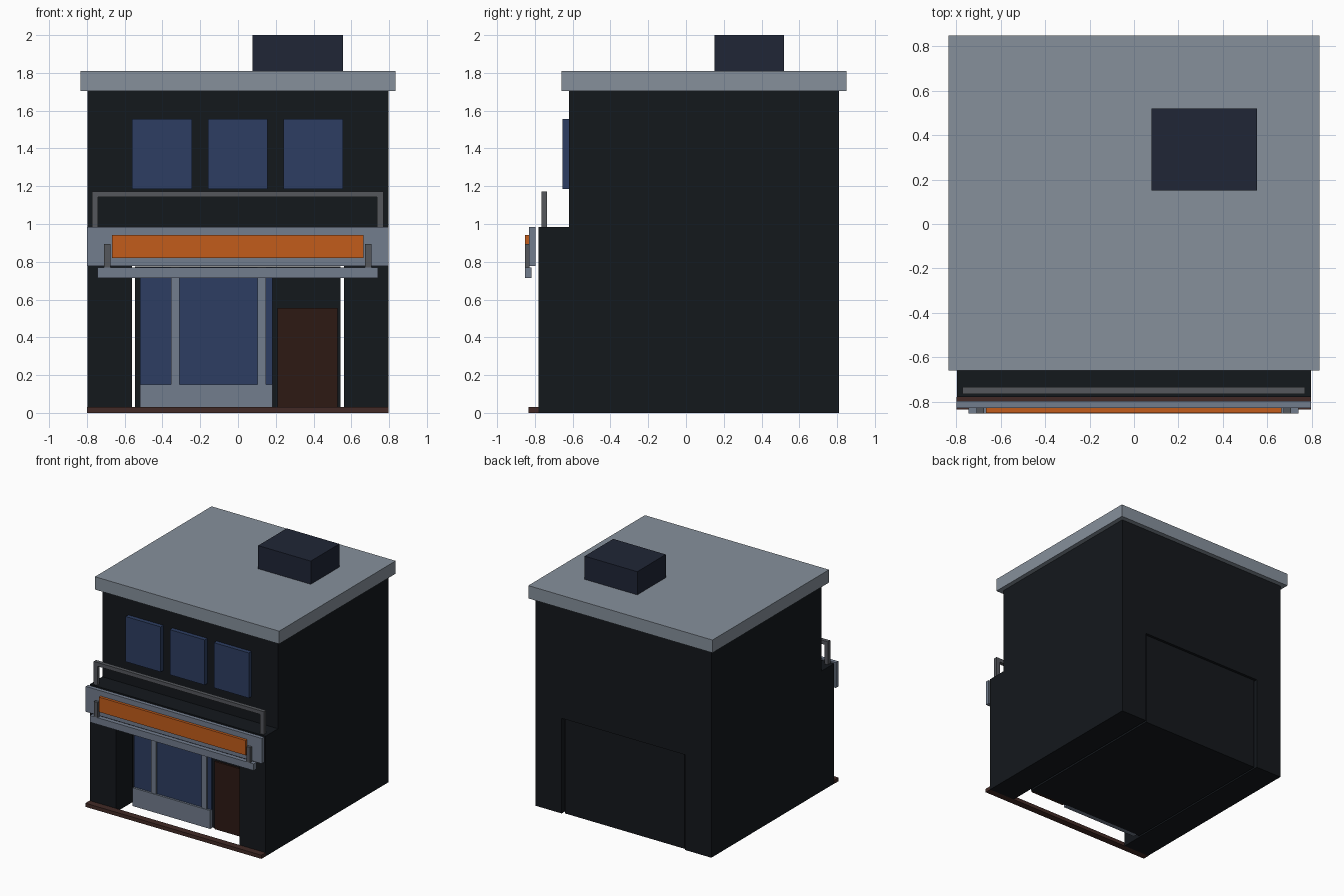
import bpy, bmesh

if "Cube" in bpy.data.objects:
    bpy.data.objects.remove(bpy.data.objects["Cube"])


def material(name, rgb):
    m = bpy.data.materials.new(name)
    m.diffuse_color = (*rgb, 1)
    m.use_nodes = True
    m.node_tree.nodes["Principled BSDF"].inputs["Base Color"].default_value = m.diffuse_color
    return m


WALL = material("dark_wall", (.007, .009, .012))
ROOF = material("roof_grey", (.24, .28, .33))
TRIM = material("trim_grey", (.17, .205, .27))
METAL = material("dark_metal", (.09, .095, .107))
GLASS = material("blue_glass", (.026, .048, .122))
SIGN = material("orange_panel", (.54, .107, .011))
DOOR = material("door_brown", (.027, .01, .007))
STEP = material("step_brown", (.054, .023, .019))
UNIT = material("roof_unit", (.014, .019, .037))


def prism(name, profile, axis, lo, hi, mat):
    """Extrude a 2D profile along x (profile is y,z) or y (profile is x,z)."""
    bm = bmesh.new()
    verts = [bm.verts.new((lo, a, b) if axis == "x" else (a, lo, b)) for a, b in profile]
    face = bm.faces.new(verts)
    new = bmesh.ops.extrude_face_region(bm, geom=[face])["geom"]
    d = hi - lo
    bmesh.ops.translate(bm, vec=(d, 0, 0) if axis == "x" else (0, d, 0),
                        verts=[g for g in new if isinstance(g, bmesh.types.BMVert)])
    bmesh.ops.recalc_face_normals(bm, faces=bm.faces)
    mesh = bpy.data.meshes.new(name)
    bm.to_mesh(mesh)
    bm.free()
    ob = bpy.data.objects.new(name, mesh)
    bpy.context.collection.objects.link(ob)
    if mat:
        mesh.materials.append(mat)
    return ob


def box(name, x, y, z, mat):
    return prism(name, [(x[0], z[0]), (x[1], z[0]), (x[1], z[1]), (x[0], z[1])],
                 "y", y[0], y[1], mat)


# Main shell: stepped side profile with a passage cut through the ground floor
shell = prism("building_shell",
              [(-.78, 0), (.81, 0), (.81, 1.71), (-.62, 1.71), (-.62, .985), (-.78, .985)],
              "x", -.797, .797, WALL)
cutter = box("passage_cutter", (-.56, .56), (-1, 1), (-.2, .78), None)
cutter.hide_render = True
cutter.hide_viewport = True
cut = shell.modifiers.new("passage", "BOOLEAN")
cut.operation = "DIFFERENCE"
cut.solver = "EXACT"
cut.object = cutter

# Shop block set inside the passage with thin gaps at the sides
box("shop_block", (-.545, .543), (-.59, .795), (0, .775), WALL)

# Roof slab and rooftop unit
box("roof_slab", (-.835, .835), (-.66, .85), (1.705, 1.81), ROOF)
box("rooftop_unit", (.078, .555), (.15, .52), (1.81, 2.0), UNIT)

# Upper windows
for i, cx in enumerate((-.4, 0, .4)):
    box(f"upper_window_{i + 1}", (cx - .16, cx + .157), (-.655, -.615), (1.185, 1.555), GLASS)

# Balcony rail: one inverted U
prism("balcony_rail",
      [(-.772, .985), (-.772, 1.173), (.77, 1.173), (.77, .985),
       (.737, .985), (.737, 1.142), (-.74, 1.142), (-.74, .985)],
      "y", -.766, -.735, METAL)

# Fascia, sign panel, lower strip and brackets
box("fascia", (-.8, .797), (-.83, -.798), (.778, .985), TRIM)
box("sign_panel", (-.666, .664), (-.852, -.828), (.82, .942), SIGN)
box("lower_strip", (-.745, .74), (-.853, -.817), (.715, .77), TRIM)
for side, x in (("left", -.693), ("right", .69)):
    box(f"sign_bracket_{side}", (x - .017, x + .017), (-.853, -.828), (.77, .895), METAL)

# Front step
box("front_step", (-.8, .797), (-.835, -.78), (0, .03), STEP)

# Shop window with sill wall and mullions
box("shop_window", (-.52, .183), (-.605, -.59), (.15, .772), GLASS)
box("window_base", (-.52, .183), (-.622, -.585), (0, .15), TRIM)
for i, x in enumerate((-.333, .125)):
    box(f"mullion_{i + 1}", (x - .022, x + .022), (-.618, -.6), (.15, .772), TRIM)

# Door
box("shop_door", (.21, .528), (-.605, -.585), (0, .555), DOOR)
